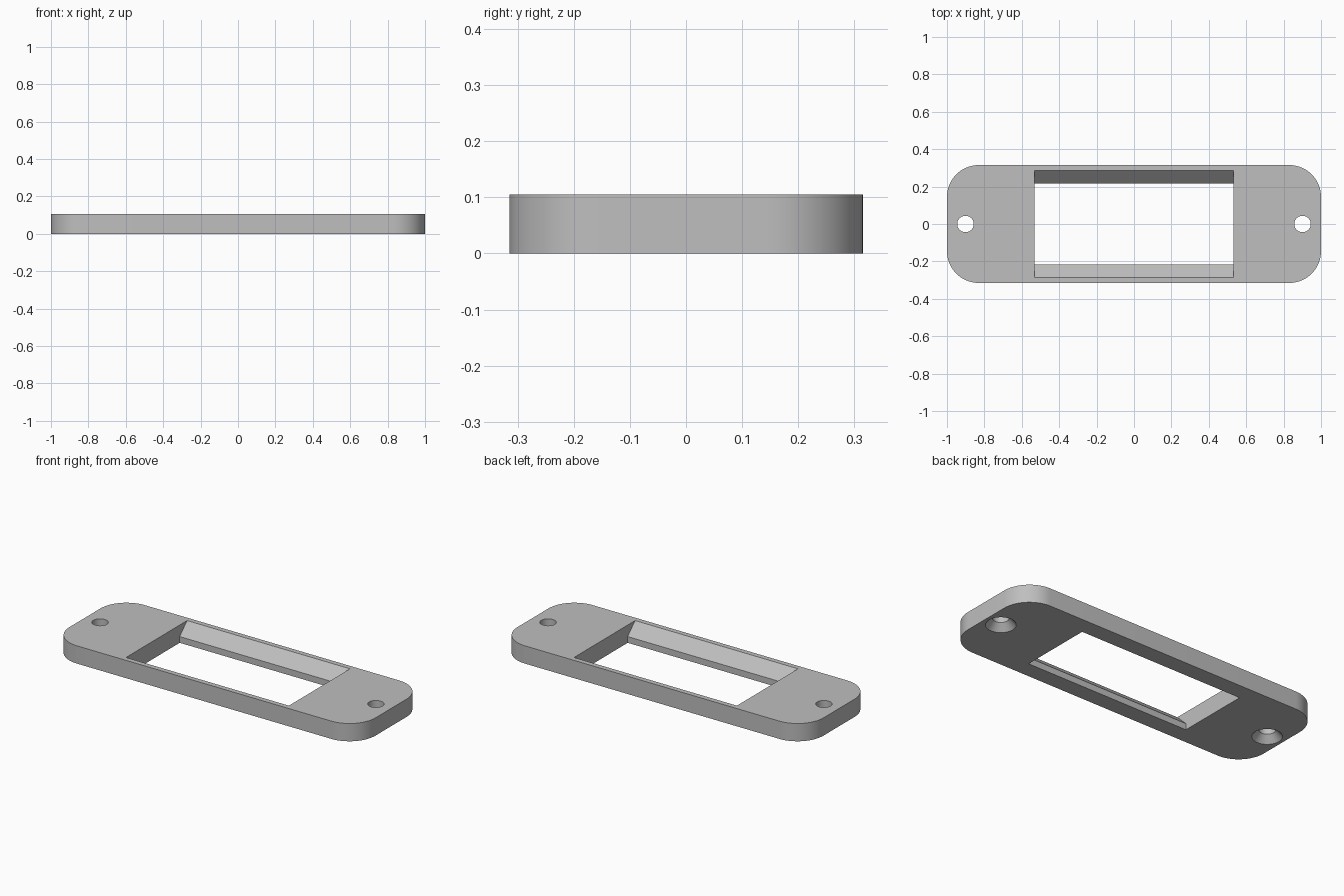
import bpy
import bmesh
from math import cos, sin, pi, radians

default = bpy.data.objects.get("Cube")
if default:
    bpy.data.objects.remove(default, do_unlink=True)

HALF_X, HALF_Y, HEIGHT, CORNER = 1.0, 0.315, 0.105, 0.17
WINDOW_X, WINDOW_Y, WINDOW_TOP_Y, LIP = 0.532, 0.216, 0.285, 0.037
HOLE_X, HOLE_R, SINK_R, SINK_DEPTH = 0.901, 0.044, 0.08, 0.04
MARGIN = 0.05

grey = bpy.data.materials.new("plate grey")
grey.use_nodes = True
colour = (0.52, 0.52, 0.52, 1)
grey.diffuse_color = colour
grey.node_tree.nodes["Principled BSDF"].inputs["Base Color"].default_value = colour


def loft(name, rings):
    """Closed solid through rings that have equal point counts."""
    bm = bmesh.new()
    loops = [[bm.verts.new(p) for p in ring] for ring in rings]
    n = len(loops[0])
    for a, b in zip(loops, loops[1:]):
        for i in range(n):
            j = (i + 1) % n
            bm.faces.new((a[i], a[j], b[j], b[i]))
    bm.faces.new(loops[0][::-1])
    bm.faces.new(loops[-1])
    bmesh.ops.recalc_face_normals(bm, faces=bm.faces)
    mesh = bpy.data.meshes.new(name)
    bm.to_mesh(mesh)
    bm.free()
    mesh.materials.append(grey)
    obj = bpy.data.objects.new(name, mesh)
    bpy.context.collection.objects.link(obj)
    return obj


def circle(x, r, z, n=48):
    return [(x + r * cos(2 * pi * i / n), r * sin(2 * pi * i / n), z) for i in range(n)]


# Plate with rounded corners
outline = []
for k, (sx, sy) in enumerate([(1, 1), (-1, 1), (-1, -1), (1, -1)]):
    for i in range(17):
        a = (k + i / 16) * pi / 2
        outline.append((sx * (HALF_X - CORNER) + CORNER * cos(a),
                        sy * (HALF_Y - CORNER) + CORNER * sin(a)))
plate = loft("mounting_plate", [[(x, y, z) for x, y in outline] for z in (0, HEIGHT)])

# Window with sloped long sides above a short upright lip
half = [(WINDOW_Y, -MARGIN), (WINDOW_Y, LIP),
        (WINDOW_TOP_Y, HEIGHT), (WINDOW_TOP_Y, HEIGHT + MARGIN)]
section = half + [(-y, z) for y, z in reversed(half)]
cutters = [loft("window_cutter", [[(x, y, z) for y, z in section]
                                  for x in (-WINDOW_X, WINDOW_X)])]

# Screw holes, countersunk from below
slope = (SINK_R - HOLE_R) / SINK_DEPTH
for side, x in (("left", HOLE_X), ("right", -HOLE_X)):
    cutters.append(loft(side + "_screw_cutter", [
        circle(x, SINK_R + slope * MARGIN, -MARGIN),
        circle(x, HOLE_R, SINK_DEPTH),
        circle(x, HOLE_R, HEIGHT + MARGIN)]))

# Cut the openings
bpy.ops.object.select_all(action="DESELECT")
bpy.context.view_layer.objects.active = plate
plate.select_set(True)
for cutter in cutters:
    mod = plate.modifiers.new(cutter.name, "BOOLEAN")
    mod.operation = "DIFFERENCE"
    mod.solver = "EXACT"
    mod.object = cutter
    bpy.ops.object.modifier_apply(modifier=mod.name)
    bpy.data.objects.remove(cutter, do_unlink=True)

bpy.ops.object.shade_smooth_by_angle(angle=radians(25))
